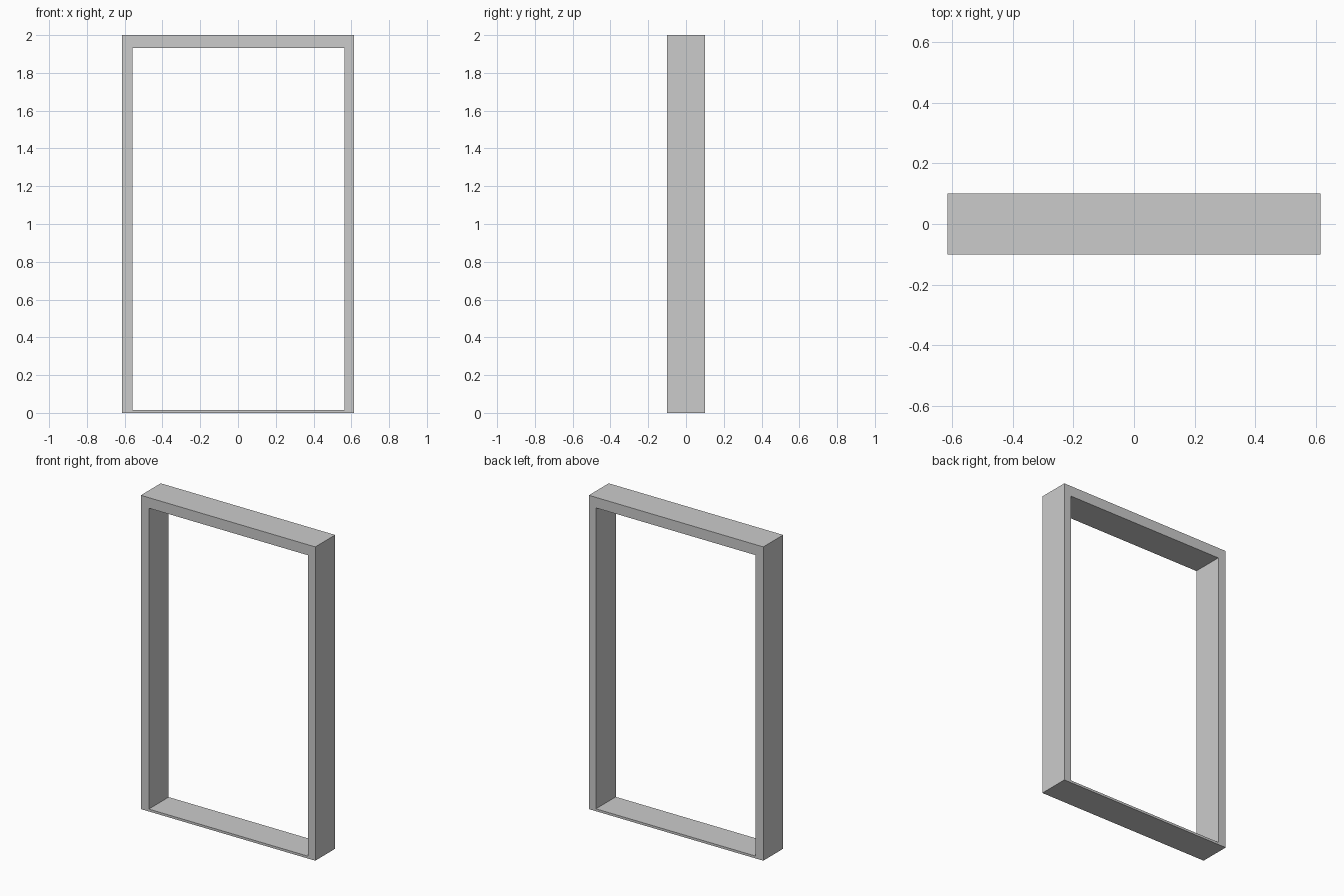
import bpy, bmesh

if "Cube" in bpy.data.objects:
    bpy.data.objects.remove(bpy.data.objects["Cube"])

DEPTH = 0.2
# Outer and inner outlines in the x-z plane
outer = [(-0.615, 0), (0.615, 0), (0.615, 2), (-0.615, 2)]
inner = [(-0.559, 0.015), (0.565, 0.015), (0.565, 1.933), (-0.559, 1.933)]

# Front face ring: one mitred quad per side
bm = bmesh.new()
o = [bm.verts.new((x, -DEPTH / 2, z)) for x, z in outer]
i = [bm.verts.new((x, -DEPTH / 2, z)) for x, z in inner]
for a in range(4):
    b = (a + 1) % 4
    bm.faces.new((o[a], o[b], i[b], i[a]))

# Extrude through to the back, keeping the front faces
ext = bmesh.ops.extrude_face_region(bm, geom=bm.faces[:], use_keep_orig=True)
verts = [g for g in ext["geom"] if isinstance(g, bmesh.types.BMVert)]
bmesh.ops.translate(bm, verts=verts, vec=(0, DEPTH, 0))
bmesh.ops.recalc_face_normals(bm, faces=bm.faces[:])

mesh = bpy.data.meshes.new("door_frame")
bm.to_mesh(mesh)
bm.free()
bpy.context.collection.objects.link(bpy.data.objects.new("door_frame", mesh))
